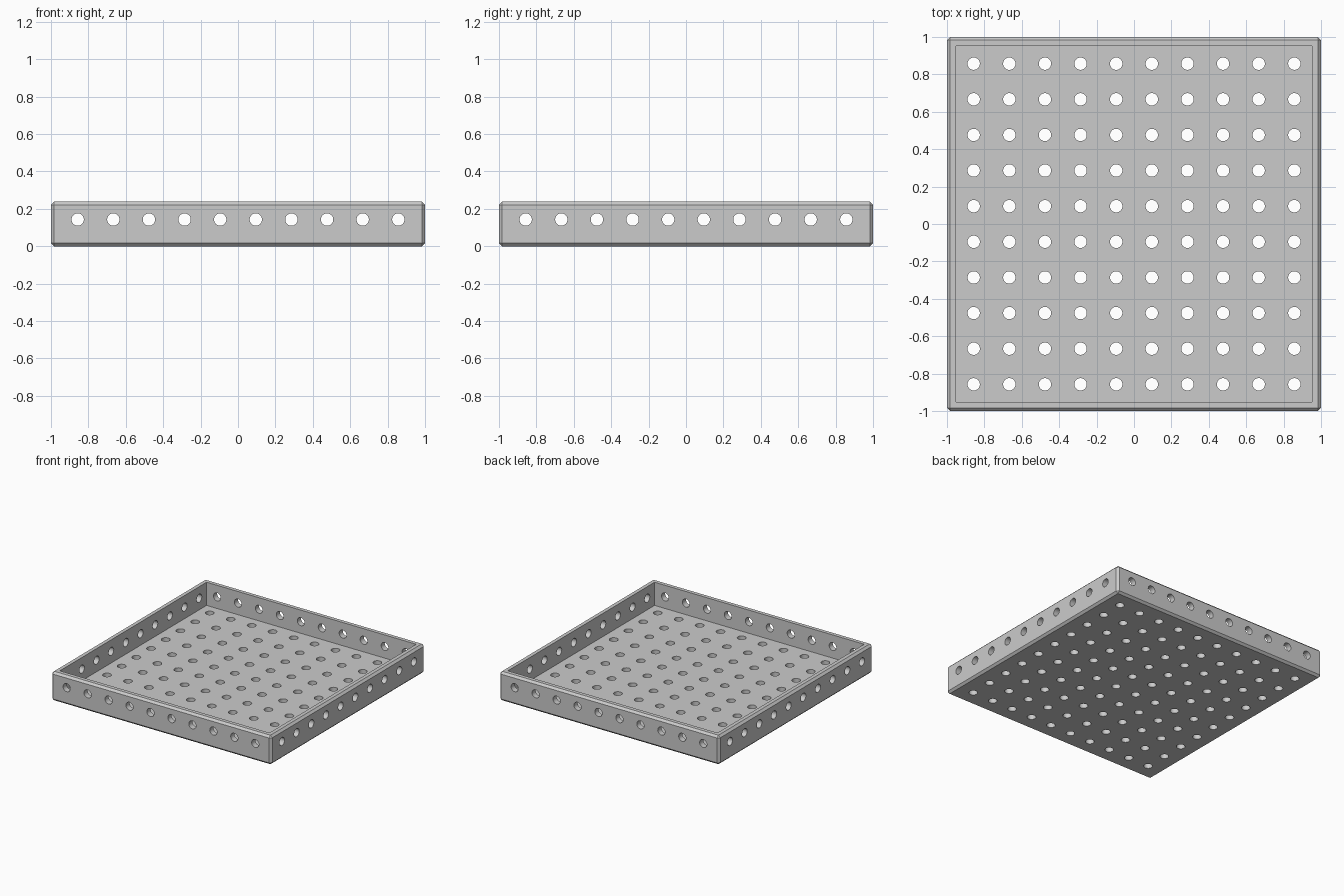
import bpy, bmesh
from mathutils import Matrix, Vector

cube = bpy.data.objects.get("Cube")
if cube:
    bpy.data.objects.remove(cube, do_unlink=True)

PITCH = 2 / 10.5            # hole spacing
WALL = PITCH / 4            # wall and floor thickness
HEIGHT = PITCH * 1.25
HOLE_Z = PITCH * 0.75
RADIUS = 0.033
CHAMFER = 0.017
ROW = [(i - 4.5) * PITCH for i in range(10)]

grey = bpy.data.materials.new("plain grey")
grey.use_nodes = True
colour = (0.6, 0.6, 0.6, 1)
grey.diffuse_color = colour
grey.node_tree.nodes["Principled BSDF"].inputs["Base Color"].default_value = colour


def make_object(name, bm):
    mesh = bpy.data.meshes.new(name)
    bm.to_mesh(mesh)
    bm.free()
    obj = bpy.data.objects.new(name, mesh)
    obj.data.materials.append(grey)
    bpy.context.collection.objects.link(obj)
    return obj


def box(name, size, low, high, chamfer=0):
    bm = bmesh.new()
    place = Matrix.Translation((0, 0, (low + high) / 2)) @ Matrix.Diagonal((size, size, high - low, 1))
    bmesh.ops.create_cube(bm, size=1, matrix=place)
    if chamfer:
        bmesh.ops.bevel(bm, geom=bm.edges[:], offset=chamfer, segments=1, affect='EDGES')
    return make_object(name, bm)


def add_pin(bm, centre, axis):
    turn = Vector(axis).to_track_quat('Z', 'Y').to_matrix().to_4x4()
    bmesh.ops.create_cone(bm, cap_ends=True, segments=32, radius1=RADIUS, radius2=RADIUS,
                          depth=WALL * 2, matrix=Matrix.Translation(centre) @ turn)


# Chamfered block and its hollow
tray = box("perforated_tray", 2, 0, HEIGHT, CHAMFER)
hollow = box("hollow_cutter", 2 - 2 * WALL, WALL, HEIGHT + 0.1)

# Pins for the floor grid and the four walls
bm = bmesh.new()
edge = 1 - WALL / 2
for a in ROW:
    for b in ROW:
        add_pin(bm, (a, b, WALL / 2), (0, 0, 1))
    for side in (-edge, edge):
        add_pin(bm, (a, side, HOLE_Z), (0, 1, 0))
        add_pin(bm, (side, a, HOLE_Z), (1, 0, 0))
pins = make_object("hole_cutter", bm)

# Cut, then drop the cutters
bpy.ops.object.select_all(action='DESELECT')
bpy.context.view_layer.objects.active = tray
tray.select_set(True)
for cutter in (hollow, pins):
    cutter.hide_render = True
    cut = tray.modifiers.new(cutter.name, 'BOOLEAN')
    cut.operation = 'DIFFERENCE'
    cut.solver = 'EXACT'
    cut.object = cutter
    bpy.ops.object.modifier_apply(modifier=cut.name)
    bpy.data.objects.remove(cutter, do_unlink=True)

bpy.ops.object.shade_smooth_by_angle()
